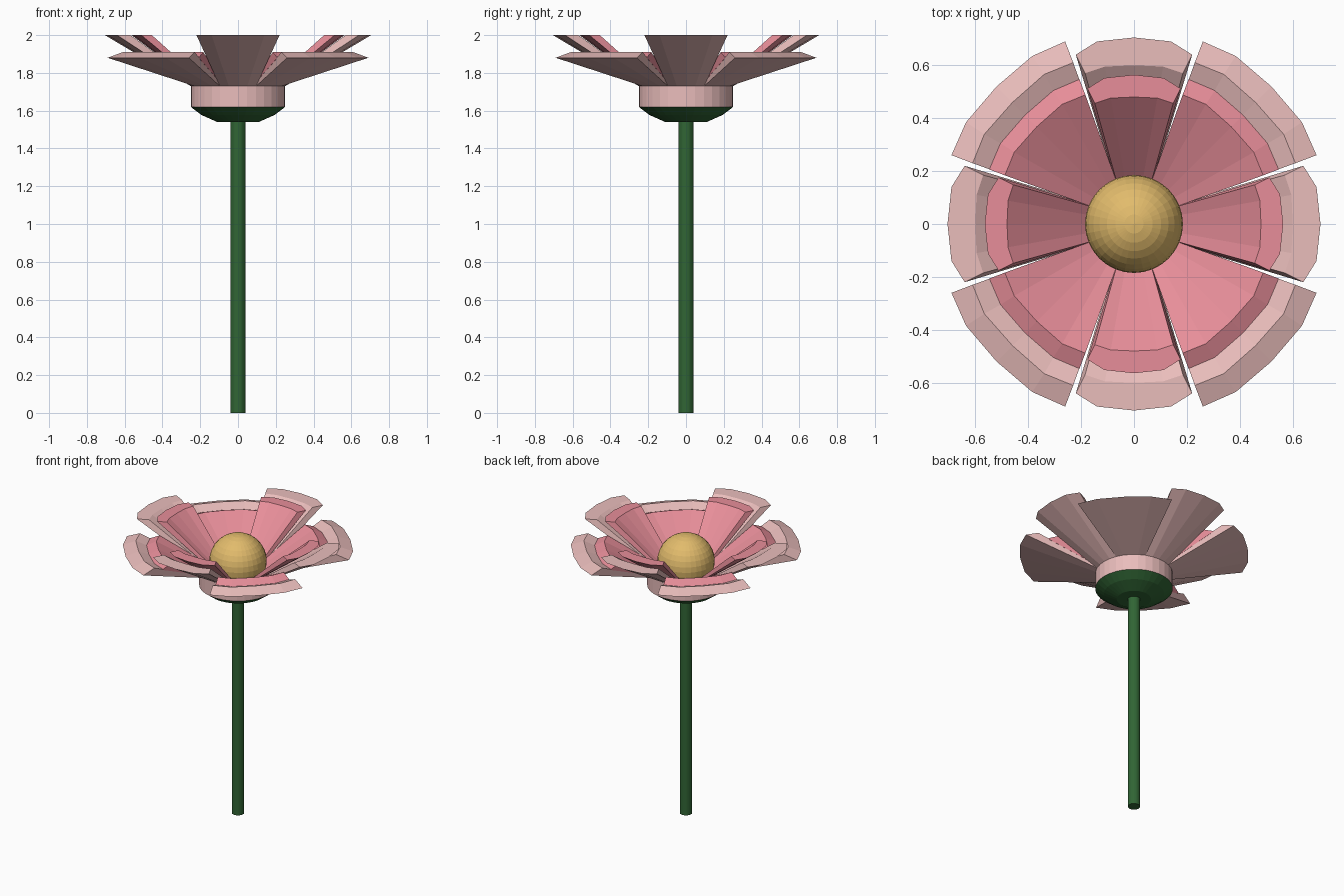
import bpy, bmesh, math

if "Cube" in bpy.data.objects:
    bpy.data.objects.remove(bpy.data.objects["Cube"])

def material(name, color):
    m = bpy.data.materials.new(name)
    m.diffuse_color = (*color, 1)
    m.use_nodes = True
    m.node_tree.nodes["Principled BSDF"].inputs["Base Color"].default_value = m.diffuse_color
    return m

GREEN = material("leaf_green", (0.03, 0.13, 0.035))
PALE = material("pale_pink", (0.82, 0.51, 0.50))
PINK = material("pink", (0.80, 0.27, 0.32))
YELLOW = material("yellow", (0.76, 0.50, 0.15))

def finish(bm, name, mat):
    bmesh.ops.recalc_face_normals(bm, faces=bm.faces)
    me = bpy.data.meshes.new(name)
    bm.to_mesh(me)
    bm.free()
    ob = bpy.data.objects.new(name, me)
    me.materials.append(mat)
    bpy.context.collection.objects.link(ob)
    return ob

def lathe(name, profile, mat, n=32):
    bm = bmesh.new()
    rings = [[bm.verts.new((r * math.cos(2 * math.pi * i / n), r * math.sin(2 * math.pi * i / n), z))
              for i in range(n)] for r, z in profile]
    for a, b in zip(rings, rings[1:]):
        for i in range(n):
            bm.faces.new((a[i], a[(i + 1) % n], b[(i + 1) % n], b[i]))
    bm.faces.new(rings[0])
    bm.faces.new(rings[-1])
    return finish(bm, name, mat)

# Tip outlines as (radial, sideways) from petal middle to corner, outer then inner edge
UPRIGHT = dict(out=[(.705, 0), (.69, .14), (.64, .22)], zo=2.0,
               inn=[(.60, 0), (.595, .11), (.57, .185)], zi=2.0)
SPREAD = dict(out=[(.735, 0), (.721, .177), (.672, .304)], zo=1.88,
              inn=[(.65, 0), (.64, .16), (.594, .269)], zi=1.91)
BASE_OUT, BASE_IN, Z_LOW, Z_BASE = .25, .21, 1.62, 1.73

def mirrored(half):
    return [(r, -t) for r, t in half[:0:-1]] + half

def arc(radius):
    return [(radius * math.cos(math.radians(a)), radius * math.sin(math.radians(a)))
            for a in (-22.5, -11.25, 0, 11.25, 22.5)]

def flower_layer(name, scale, mat):
    bm = bmesh.new()
    for k in range(8):
        ang = k * math.pi / 4
        c, s = math.cos(ang) * scale, math.sin(ang) * scale
        tip = SPREAD if k % 2 else UPRIGHT
        # cross-section loop: ring bottom, base, tip, and back down the inside
        rows = [(arc(BASE_OUT), Z_LOW), (arc(BASE_OUT), Z_BASE),
                (mirrored(tip["out"]), tip["zo"]), (mirrored(tip["inn"]), tip["zi"]),
                (arc(BASE_IN), Z_BASE), (arc(BASE_IN), Z_LOW)]
        v = [[bm.verts.new((r * c - t * s, r * s + t * c, z)) for r, t in pts] for pts, z in rows]
        for j in range(6):
            a, b = v[j], v[(j + 1) % 6]
            for i in range(4):
                bm.faces.new((a[i], a[i + 1], b[i + 1], b[i]))
        # petal side walls
        for i in (0, 4):
            bm.faces.new((v[1][i], v[2][i], v[3][i], v[4][i]))
    bmesh.ops.remove_doubles(bm, verts=bm.verts, dist=1e-4)
    return finish(bm, name, mat)

# Stem and green cup
lathe("stem", [(.04, 0), (.04, 1.56)], GREEN)
lathe("cup", [(.11, 1.54), (.195, 1.578), (.25, 1.62)], GREEN)

# Two layers of petals
flower_layer("outer_petals", 1.0, PALE)
flower_layer("inner_petals", 0.8, PINK)

# Round yellow centre
bm = bmesh.new()
bmesh.ops.create_uvsphere(bm, u_segments=32, v_segments=16, radius=.185)
finish(bm, "flower_centre", YELLOW).location = (0, 0, 1.79)
